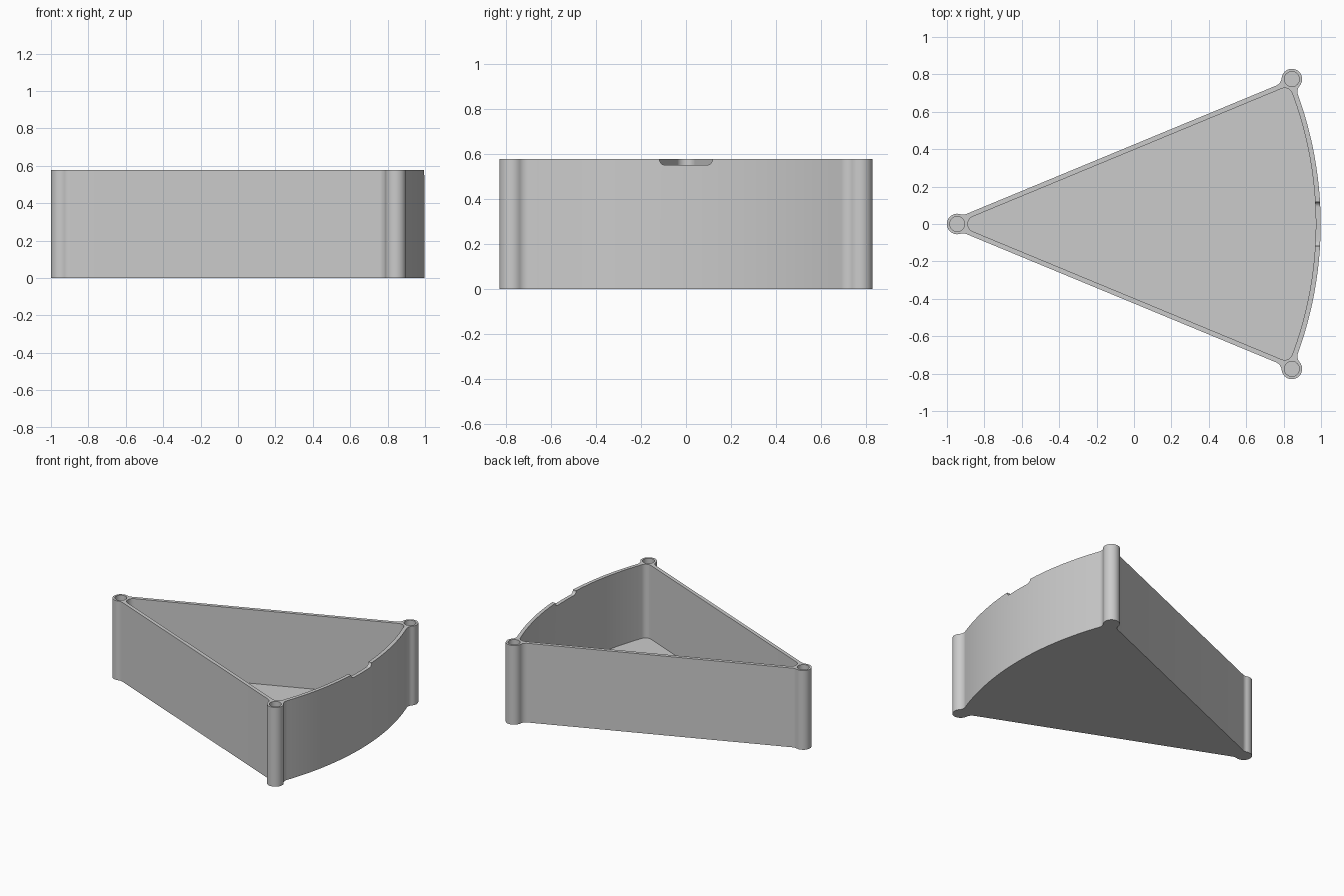
import bpy, bmesh
from math import sin, cos, pi, sqrt, acos, asin, atan2, radians
from mathutils import Vector, Matrix

if "Cube" in bpy.data.objects:
    bpy.data.objects.remove(bpy.data.objects["Cube"], do_unlink=True)

HALF = radians(22.5)                  # half angle of the wedge
APEX = Vector((-1.026, 0))            # centre of the curved wall
R, H = 2.024, 0.577                   # outer radius and height
WALL, FLOOR = 0.026, 0.04
BOSS, HOLE, HOLE_DEPTH = 0.055, 0.04, 0.12
FILLET, CORNER = 0.05, 0.043

grey = bpy.data.materials.new("plain grey")
grey.use_nodes = True
grey.diffuse_color = (0.6, 0.6, 0.6, 1)
grey.node_tree.nodes["Principled BSDF"].inputs["Base Color"].default_value = (0.6, 0.6, 0.6, 1)


def polar(r, a):
    return Vector((r * cos(a), r * sin(a)))


def arc(c, r, a0, a1, n=12):
    return [c + polar(r, a0 + (a1 - a0) * i / n) for i in range(n + 1)]


def angle(v):
    return atan2(v.y, v.x)


def mirrored(half):
    return half + [Vector((p.x, -p.y)) for p in reversed(half[1:-1])]


def prism(name, points, z0, z1, matrix=Matrix()):
    bm = bmesh.new()
    verts = [bm.verts.new((p.x, p.y, z0)) for p in points]
    bmesh.ops.remove_doubles(bm, verts=verts, dist=1e-5)
    face = bm.faces.new(list(bm.verts))
    up = bmesh.ops.extrude_face_region(bm, geom=[face])["geom"]
    bmesh.ops.translate(bm, vec=(0, 0, z1 - z0),
                        verts=[v for v in up if isinstance(v, bmesh.types.BMVert)])
    bm.transform(matrix)
    bmesh.ops.recalc_face_normals(bm, faces=bm.faces)
    mesh = bpy.data.meshes.new(name)
    bm.to_mesh(mesh)
    bm.free()
    mesh.materials.append(grey)
    ob = bpy.data.objects.new(name, mesh)
    bpy.context.collection.objects.link(ob)
    return ob


# Outer outline: corner bosses blended into the straight and curved walls
u, n = polar(1, HALF), polar(1, HALF + pi / 2)
setback = 0.081
tip = APEX + Vector((setback, 0))
corner = APEX + u * R
reach = BOSS + FILLET
f1 = APEX + n * FILLET + u * (
    setback * cos(HALF) + sqrt(reach**2 - (FILLET + setback * sin(HALF))**2))
f2 = corner + n * FILLET - u * sqrt(reach**2 - FILLET**2)
rf = R + FILLET
theta = HALF - acos((rf**2 + R**2 - reach**2) / (2 * R * rf))
f3 = APEX + polar(rf, theta)
wall_side = HALF - pi / 2
outer = (arc(tip, BOSS, pi, angle(f1 - tip))
         + arc(f1, FILLET, angle(tip - f1), wall_side)
         + arc(f2, FILLET, wall_side, angle(corner - f2))
         + arc(corner, BOSS, angle(f2 - corner), angle(f3 - corner), 20)
         + arc(f3, FILLET, angle(corner - f3), pi + theta)
         + arc(APEX, R, theta, 0, 20))
tray = prism("wedge_tray", mirrored(outer), 0, H)

# Cavity with rounded corners
inset = WALL + CORNER
c1 = APEX + Vector((inset / sin(HALF), 0))
phi = HALF - asin(inset / (R - inset))
inner = (arc(c1, CORNER, pi, HALF + pi / 2)
         + arc(APEX + polar(R - inset, phi), CORNER, HALF + pi / 2, phi)
         + arc(APEX, R - WALL, phi, 0, 20))
cutters = [prism("cavity_cutter", mirrored(inner), FLOOR, H + 0.1)]

# Blind holes in the bosses
for i, c in enumerate((tip, corner, Vector((corner.x, -corner.y)))):
    cutters.append(prism(f"hole_cutter_{i}", arc(c, HOLE, 0, 2 * pi, 32), H - HOLE_DEPTH, H + 0.1))

# Shallow finger notch in the rim of the curved wall
w, z, r = 0.118, 0.55, 0.026
notch = ([Vector((-w, H + 0.1))] + arc(Vector((r - w, z + r)), r, pi, 1.5 * pi, 6)
         + arc(Vector((w - r, z + r)), r, -pi / 2, 0, 6) + [Vector((w, H + 0.1))])
to_x = Matrix(((0, 0, 1, 0), (1, 0, 0, 0), (0, 1, 0, 0), (0, 0, 0, 1)))
cutters.append(prism("notch_cutter", notch, 0.92, 1.1, to_x))

# Cut, then shade smooth with crisp rims
bpy.ops.object.select_all(action="DESELECT")
bpy.context.view_layer.objects.active = tray
tray.select_set(True)
for cutter in cutters:
    mod = tray.modifiers.new(cutter.name, "BOOLEAN")
    mod.operation, mod.solver, mod.object = "DIFFERENCE", "EXACT", cutter
    bpy.ops.object.modifier_apply(modifier=mod.name)
    bpy.data.objects.remove(cutter, do_unlink=True)
bpy.ops.object.shade_smooth_by_angle(angle=radians(30))
